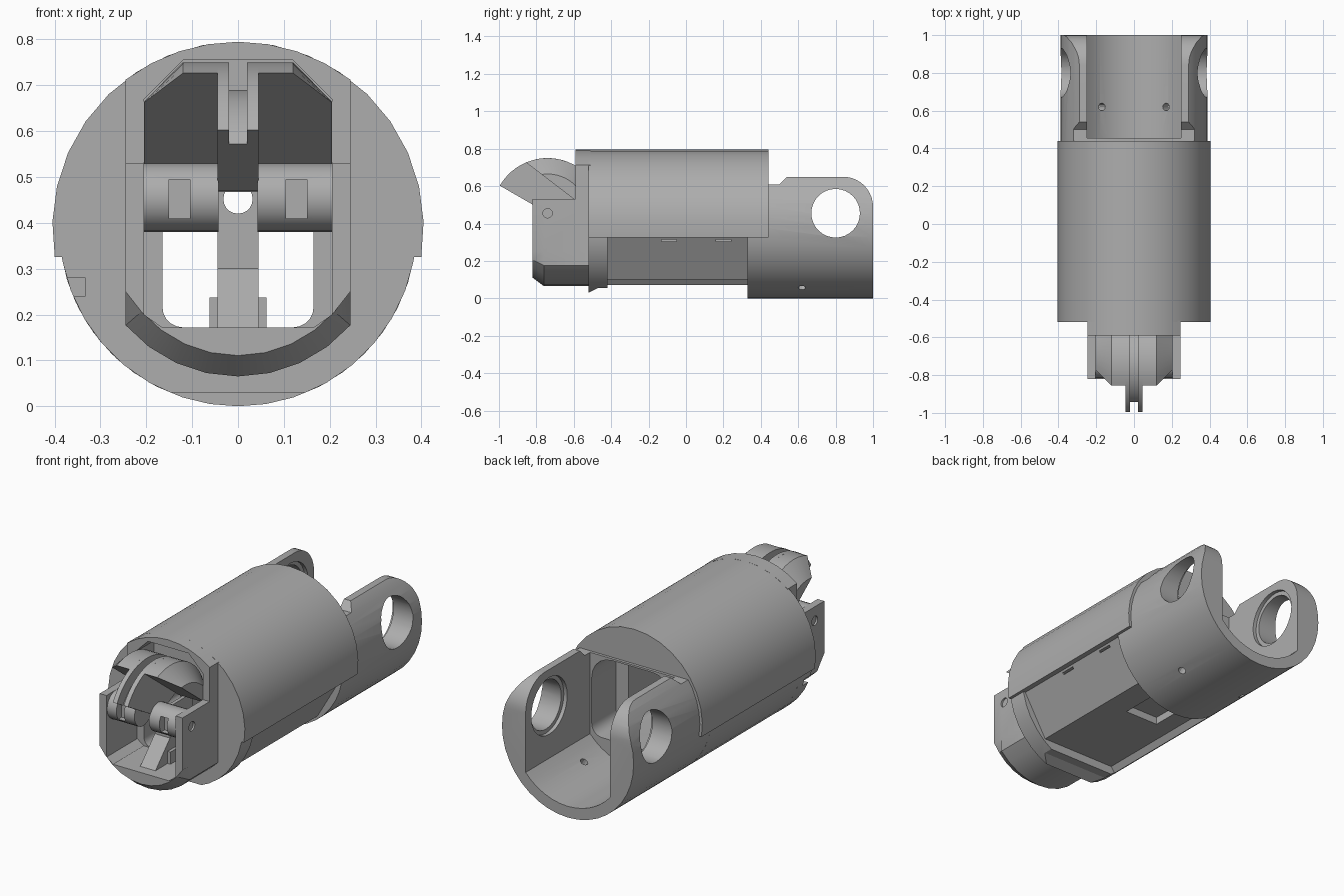
import bpy, bmesh
from math import sin, cos, pi, radians, degrees, acos, asin
from mathutils import Vector

cube = bpy.data.objects.get("Cube")
if cube:
    bpy.data.objects.remove(cube)

grey = bpy.data.materials.new("plain grey")
grey.use_nodes = True
GREY = (0.42, 0.42, 0.42, 1)
grey.diffuse_color = GREY
grey.node_tree.nodes["Principled BSDF"].inputs["Base Color"].default_value = GREY

AXIS_Z = 0.39            # height of the main cylinder axis
COVER_R, BODY_R = 0.405, 0.39
PIN = (-0.74, 0.455)     # y, z of the pulley pin


def arc(cu, cv, r, a0, a1, n=16):
    """Points on an arc, angles in degrees."""
    angles = [radians(a0 + (a1 - a0) * i / n) for i in range(n + 1)]
    return [(cu + r * cos(a), cv + r * sin(a)) for a in angles]


def circle(cu, cv, r, n=32):
    return arc(cu, cv, r, 0, 360, n)[:-1]


def loft(name, sections, axis):
    """Join equal sections [(position, points)] along x or y into a solid."""
    bm = bmesh.new()
    rings = []
    for pos, pts in sections:
        rings.append([bm.verts.new((pos, u, v) if axis == "x" else (u, pos, v))
                      for u, v in pts])
    n = len(rings[0])
    for a, b in zip(rings, rings[1:]):
        for i in range(n):
            j = (i + 1) % n
            bm.faces.new((a[i], a[j], b[j], b[i]))
    bm.faces.new(rings[0])
    bm.faces.new(rings[-1])
    bmesh.ops.recalc_face_normals(bm, faces=bm.faces)
    mesh = bpy.data.meshes.new(name)
    bm.to_mesh(mesh)
    bm.free()
    ob = bpy.data.objects.new(name, mesh)
    mesh.materials.append(grey)
    bpy.context.collection.objects.link(ob)
    return ob


def prism(name, pts, axis, a, b):
    return loft(name, [(a, pts), (b, pts)], axis)


def box(name, x, y, z):
    pts = [(x[0], z[0]), (x[1], z[0]), (x[1], z[1]), (x[0], z[1])]
    return prism(name, pts, "y", *y)


def boolean(ob, cutter, mode="DIFFERENCE"):
    cutter.hide_render = True
    mod = ob.modifiers.new("cut", "BOOLEAN")
    mod.operation, mod.object, mod.solver = mode, cutter, "EXACT"
    bpy.context.view_layer.objects.active = ob
    bpy.ops.object.modifier_apply(modifier=mod.name)


def rounded(w, z0, z1, r_low, r_top):
    """Opening section with rounded corners."""
    return (arc(w - r_low, z0 + r_low, r_low, -90, 0, 5)
            + arc(w - r_top, z1 - r_top, r_top, 0, 90, 5)
            + arc(r_top - w, z1 - r_top, r_top, 90, 180, 5)
            + arc(r_low - w, z0 + r_low, r_low, 180, 270, 5))


# Upper cover: large arc closed by a flat underside
low = degrees(asin(0.065 / COVER_R))
cover = prism("cover", arc(0, AXIS_Z, COVER_R, -low, 180 + low, 18), "y", -0.52, 0.44)

# Front stub of the cover
edge = degrees(acos(0.245 / COVER_R))
stub = prism("cover_front_stub", arc(0, AXIS_Z, COVER_R, edge, 180 - edge, 8)
             + [(-0.245, 0.4), (0.245, 0.4)], "y", -0.59, -0.51)

# Lower body with one slanted side, a flat floor and a rim on the other side
lower_body = prism("lower_body", arc(0, AXIS_Z, BODY_R, 189, 235, 6)
                   + [(-0.2, 0.1), (0.24, 0.1), (0.375, 0.33)], "y", -0.43, 0.34)
boolean(lower_body, box("floor_pocket_cutter", (-0.1, 0.1), (0.06, 0.26), (0, 0.14)))
for y in (-0.09, 0.2):
    boolean(lower_body, box("slot_cutter", (0.35, 0.4), (y - 0.04, y + 0.04), (0.305, 0.315)))

# Lower half of the front flange, trimmed at the bottom
flange = prism("front_flange", arc(0, AXIS_Z, BODY_R, 171, 369, 20), "y", -0.52, -0.42)
boolean(flange, prism("flange_trim_cutter", [(-0.6, -0.1), (-0.4, -0.1), (-0.4, 0.055),
                                             (-0.47, 0.055), (-0.52, 0.03), (-0.6, 0.03)],
                      "x", -0.5, 0.5))
boolean(flange, box("notch_cutter", (-0.4, -0.333), (-0.6, -0.47), (0.24, 0.28)))

# Rear fork: cylinder trimmed to the side outline of the two lugs
fork = prism("rear_fork", circle(0, AXIS_Z, BODY_R, 40), "y", 0.33, 1)
outline = ([(0.3, -0.1), (1.1, -0.1), (1.1, 0.49)]
           + arc(0.84, 0.49, 0.16, 0, 90, 10)
           + [(0.54, 0.65), (0.5, 0.61), (0.3, 0.61)])
boolean(fork, prism("lug_outline", outline, "x", -0.6, 0.6), "INTERSECT")
inner = degrees(acos(0.25 / 0.33))
boolean(fork, prism("fork_inside_cutter", arc(0, AXIS_Z, 0.33, 180 + inner, 360 - inner, 12)
                    + [(0.25, 0.9), (-0.25, 0.9)], "y", 0.455, 1.1))
boolean(fork, prism("lug_hole_cutter", circle(0.8, 0.455, 0.13), "x", -0.6, 0.6))
boolean(fork, prism("counterbore_cutter", circle(0.8, 0.455, 0.152), "x", -0.27, 0.27))
for s in (-1, 1):
    drill = prism("screw_hole_cutter", circle(0, 0, 0.02, 12), "y", 0.2, 0.5)
    drill.rotation_euler = Vector((0, 1, 0)).rotation_difference(
        Vector((s * 0.17, 0, -0.283))).to_euler()
    drill.location = (0, 0.62, AXIS_Z)
    bpy.context.view_layer.update()
    boolean(fork, drill)

# Front jaw: two cheeks joined by a round chin, with a tapered front edge
side = degrees(acos(0.245 / 0.325))
jaw_pts = ([(-0.245, 0.53), (-0.245, 0.25)]
           + arc(0, AXIS_Z, 0.325, 180 + side, 360 - side, 8)
           + [(0.245, 0.25), (0.245, 0.53)])
tip_pts = [(x, z) if z > 0.24 else (x * 0.86, AXIS_Z + (z - AXIS_Z) * 0.86)
           for x, z in jaw_pts]
jaw = loft("front_jaw", [(-0.82, tip_pts), (-0.76, jaw_pts), (-0.51, jaw_pts)], "y")
boolean(jaw, prism("jaw_inside_cutter", [(-0.165, 0.172), (0.165, 0.172), (0.205, 0.2),
                                         (0.205, 0.7), (-0.205, 0.7), (-0.205, 0.2)],
                   "y", -0.9, -0.56))
for a, b in ((-0.3, -0.235), (0.235, 0.3)):
    boolean(jaw, prism("pin_hole_cutter", circle(*PIN, 0.025, 16), "x", a, b))

# Passage running through the whole part, pulley bay and rear pocket
tunnel = prism("tunnel_cutter", rounded(0.165, 0.172, 0.5, 0.045, 0.02), "y", -0.7, 0.5)
bay = prism("pulley_bay_cutter", [(-0.205, 0.38), (0.205, 0.38), (0.205, 0.67),
                                  (0.12, 0.755), (-0.12, 0.755), (-0.205, 0.67)],
            "y", -0.9, -0.42)
pocket = prism("rear_pocket_cutter", rounded(0.24, 0.172, 0.6, 0.06, 0.12), "y", 0.25, 0.6)
for part, cutters in ((cover, (tunnel, bay, pocket)), (stub, (bay,)),
                      (lower_body, (tunnel, pocket)), (flange, (tunnel, bay)),
                      (fork, (pocket,)), (jaw, (tunnel, bay))):
    for c in cutters:
        boolean(part, c)


# Pulley drum: a circular segment narrowed at its outer ends
def segment(r):
    top = 52.4 + degrees(acos(0.145 / r))
    return arc(*PIN, r, 25, top, 12) + [(-0.56, 0.5)]


for s, label in ((-1, "right"), (1, "left")):
    loft(label + "_drum", [(s * 0.04, segment(0.295)), (s * 0.12, segment(0.295)),
                           (s * 0.205, segment(0.21))], "x")
    # Guide lip beside the cable groove
    sector = arc(*PIN, 0.295, 25, 150, 20) + arc(*PIN, 0.03, 150, 25, 20)
    prism(label + "_pulley_lip", sector, "x", s * 0.02, s * 0.045)
    # Hinge barrel with a small square slot
    barrel = prism(label + "_barrel", circle(*PIN, 0.075, 24), "x", s * 0.043, s * 0.206)
    boolean(barrel, box("barrel_slot_cutter", sorted((s * 0.105, s * 0.15)),
                        (-0.9, -0.77), (0.41, 0.495)))
    # Small stop block beside the post
    box(label + "_stop_block", sorted((s * 0.04, s * 0.062)), (-0.66, -0.56), (0.165, 0.237))

prism("pulley_groove", arc(*PIN, 0.235, 25, 150, 20) + arc(*PIN, 0.03, 150, 25, 20),
      "x", -0.021, 0.021)

# Central post with a sloped foot
post = prism("center_post", [(-0.77, 0.165), (-0.45, 0.165), (-0.45, 0.47),
                             (-0.64, 0.47), (-0.64, 0.3)], "x", -0.045, 0.045)
boolean(post, prism("cable_hole_cutter", circle(0, 0.452, 0.032, 20), "y", -0.9, 0))

# Remove cutters, then smooth the round faces
for ob in list(bpy.data.objects):
    if ob.name.split(".")[0].endswith("_cutter") or ob.name == "lug_outline":
        bpy.data.objects.remove(ob)
bpy.ops.object.select_all(action="DESELECT")
for ob in bpy.context.collection.objects:
    if ob.type == "MESH":
        ob.select_set(True)
        bpy.context.view_layer.objects.active = ob
bpy.ops.object.shade_smooth_by_angle(angle=radians(25))
